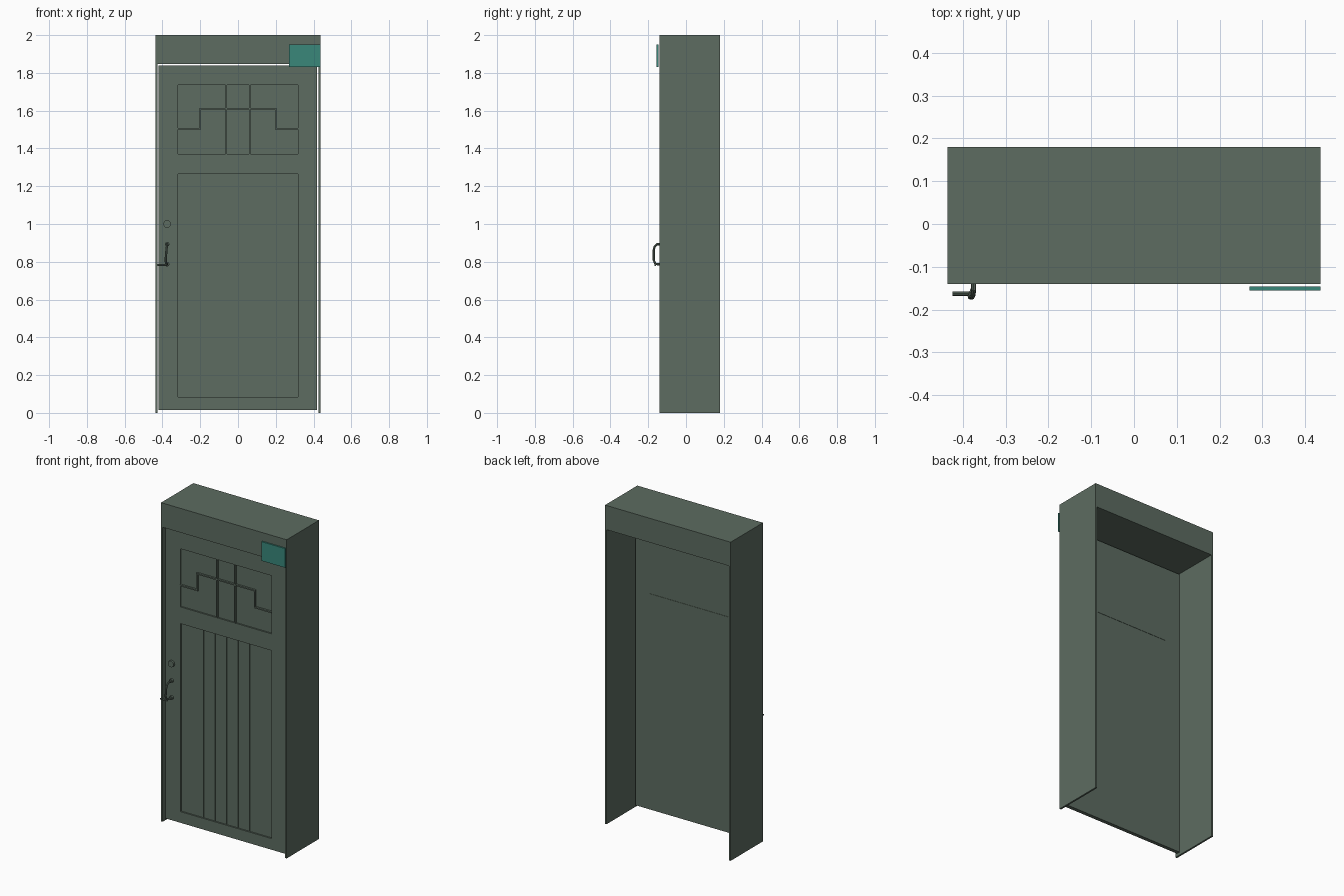
import bpy
import bmesh
from math import radians
from mathutils import Vector

cube = bpy.data.objects.get("Cube")
if cube:
    bpy.data.objects.remove(cube, do_unlink=True)


def material(name, rgb):
    m = bpy.data.materials.new(name)
    m.use_nodes = True
    m.diffuse_color = (*rgb, 1)
    m.node_tree.nodes["Principled BSDF"].inputs["Base Color"].default_value = (*rgb, 1)
    return m


GREEN = material("grey green paint", (0.109, 0.150, 0.119))
TEAL = material("teal plate", (0.041, 0.242, 0.195))


def finish(bm, name, mat):
    mesh = bpy.data.meshes.new(name)
    bm.to_mesh(mesh)
    bm.free()
    mesh.materials.append(mat)
    ob = bpy.data.objects.new(name, mesh)
    bpy.context.collection.objects.link(ob)
    return ob


def boxes(name, spans, mat=GREEN):
    """One object from boxes given as (x0, x1), (y0, y1), (z0, z1)."""
    bm = bmesh.new()
    for span in spans:
        verts = bmesh.ops.create_cube(bm, size=1)["verts"]
        for v in verts:
            v.co = Vector([(a + b) / 2 + c * (b - a) for c, (a, b) in zip(v.co, span)])
    return finish(bm, name, mat)


def smooth(ob):
    bpy.ops.object.select_all(action="DESELECT")
    ob.select_set(True)
    bpy.context.view_layer.objects.active = ob
    bpy.ops.object.shade_smooth_by_angle(angle=radians(40))


def disc(name, x, z, radius, y0, y1):
    bpy.ops.mesh.primitive_cylinder_add(vertices=24, radius=radius, depth=y1 - y0,
                                        location=(x, (y0 + y1) / 2, z),
                                        rotation=(radians(90), 0, 0))
    ob = bpy.context.object
    ob.name = name
    ob.data.materials.append(GREEN)
    smooth(ob)


def tube(name, points, radius):
    curve = bpy.data.curves.new(name, "CURVE")
    curve.dimensions = "3D"
    curve.bevel_depth = radius
    curve.bevel_resolution = 2
    curve.use_fill_caps = True
    spline = curve.splines.new("POLY")
    spline.points.add(len(points) - 1)
    for p, co in zip(spline.points, points):
        p.co = (*co, 1)
    curve.materials.append(GREEN)
    ob = bpy.data.objects.new(name, curve)
    bpy.context.collection.objects.link(ob)
    bpy.ops.object.select_all(action="DESELECT")
    ob.select_set(True)
    bpy.context.view_layer.objects.active = ob
    bpy.ops.object.convert(target="MESH")
    smooth(bpy.context.object)


# Surrounding frame, open at the back and bottom
FRONT, BACK, HALF = -0.14, 0.18, 0.436
depth = (FRONT, BACK)
boxes("frame_header", [((-HALF, HALF), depth, (1.848, 2))])
boxes("frame_jambs", [((-HALF, -0.425), depth, (0, 1.848)),
                      ((0.425, HALF), depth, (0, 1.848))])

# Door stiles and rails around two openings
DF, DB = -0.12, -0.097
L, R, P = -0.42, 0.418, 0.317
slab = (DF, DB)
boxes("door_stiles", [((L, -P), slab, (0.015, 1.84)), ((P, R), slab, (0.015, 1.84))])
boxes("door_rails", [((-P, P), slab, z) for z in ((0.015, 0.085), (1.265, 1.37), (1.735, 1.84))])

# Recessed panels, the lower one made of planks
sunk = (DF + 0.009, DB)
boxes("upper_panel", [((-P, P), sunk, (1.37, 1.735))])
boxes("lower_panel", [((-P, P), (DF + 0.013, DB), (0.085, 1.265))])
edges = [-P, -0.16, -0.08, 0, 0.08, 0.16, P]
boxes("lower_planks", [((a + 0.002, b - 0.002), (DF + 0.009, DF + 0.014), (0.085, 1.265))
                       for a, b in zip(edges, edges[1:])])

# Stepped glazing bars
T = 0.004
bar = (DF - 0.003, DF + 0.01)
bars = [((x - T, x + T), bar, (1.37, 1.735)) for x in (-0.063, 0.063)]
bars.append(((-0.2 - T, 0.2 + T), bar, (1.61 - T, 1.61 + T)))
for s in (-1, 1):
    bars.append((sorted((s * P, s * (0.2 - T))), bar, (1.505 - T, 1.505 + T)))
    bars.append(((s * 0.2 - T, s * 0.2 + T), bar, (1.505, 1.61)))
boxes("glazing_bars", bars)

# Thin rib on the back of the door
boxes("back_rib", [((-P, P), (DB - 0.002, DB + 0.002), (1.366, 1.37))])

# Lock, pull handle and thumb lever
HX = -0.375
disc("lock_cylinder", HX, 1.0, 0.02, DF - 0.012, DF)
for z in (0.893, 0.787):
    disc("handle_rosette", HX, z, 0.012, DF - 0.012, DF)
tube("pull_handle", [(HX, DF, 0.893), (HX, -0.153, 0.893), (HX - 0.002, -0.167, 0.878),
                     (HX - 0.004, -0.171, 0.86), (HX - 0.008, -0.171, 0.81),
                     (HX - 0.006, -0.163, 0.79), (HX, -0.15, 0.787), (HX, DF, 0.787)], 0.006)
tube("thumb_lever", [(HX, -0.163, 0.782), (-0.425, -0.163, 0.782)], 0.005)

# Sign plate at the upper corner
boxes("sign_plate", [((0.27, HALF), (-0.155, -0.146), (1.83, 1.95))], TEAL)
